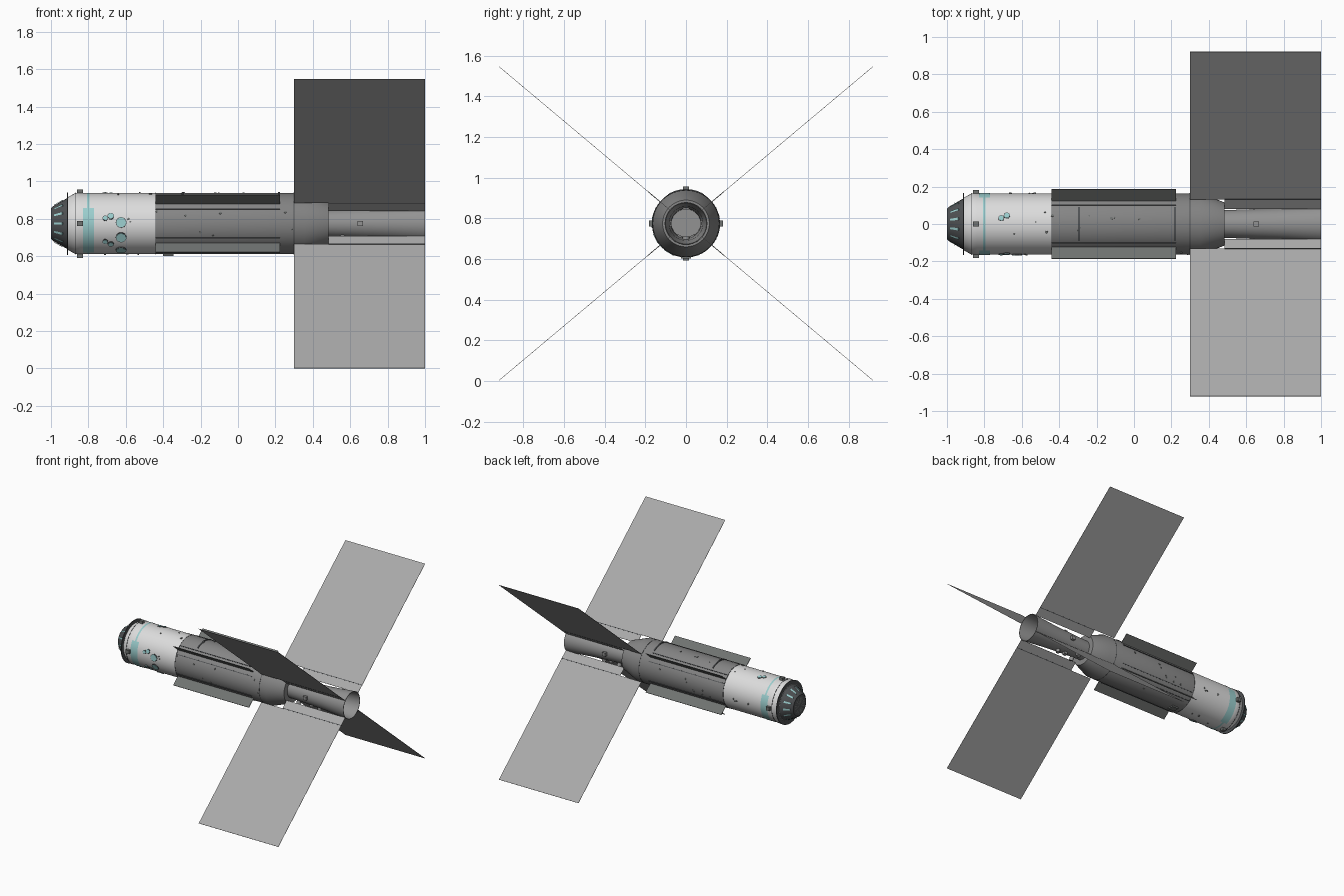
import bpy, bmesh, math, random
from mathutils import Matrix, Vector

cube = bpy.data.objects.get("Cube")
if cube:
    bpy.data.objects.remove(cube)

AXIS_Z = 0.775
R = 0.163
PANEL_TILT = 40


def material(name, rgb):
    m = bpy.data.materials.new(name)
    m.use_nodes = True
    m.diffuse_color = (*rgb, 1)
    bsdf = m.node_tree.nodes["Principled BSDF"]
    bsdf.inputs["Base Color"].default_value = (*rgb, 1)
    bsdf.inputs["Roughness"].default_value = 0.7
    return m


WHITE = material("hull white", (0.72, 0.72, 0.72))
GREY = material("hull grey", (0.24, 0.24, 0.24))
PANEL = material("panel grey", (0.4, 0.4, 0.4))
FIN = material("radiator grey", (0.16, 0.17, 0.165))
DARK = material("dark metal", (0.08, 0.085, 0.09))
TUBE = material("tube grey", (0.29, 0.29, 0.29))
TEAL = material("pale teal", (0.33, 0.62, 0.62))


def finish(name, bm, mat, angle=30):
    mesh = bpy.data.meshes.new(name)
    bm.to_mesh(mesh)
    bm.free()
    mesh.materials.append(mat)
    mesh.shade_smooth()
    mesh.set_sharp_from_angle(angle=math.radians(angle))
    obj = bpy.data.objects.new(name, mesh)
    obj.location.z = AXIS_Z
    bpy.context.collection.objects.link(obj)
    return obj


def lathe(name, profile, mat, a0=0, a1=360, steps=64):
    """Sweep (x, radius) points about the long axis."""
    bm = bmesh.new()
    rings = []
    for k in range(steps + 1):
        a = math.radians(a0 + (a1 - a0) * k / steps)
        rings.append([bm.verts.new((x, r * math.cos(a), r * math.sin(a))) for x, r in profile])
    for p, q in zip(rings, rings[1:]):
        for i in range(len(profile) - 1):
            bm.faces.new((p[i], q[i], q[i + 1], p[i + 1]))
    bmesh.ops.remove_doubles(bm, verts=bm.verts, dist=1e-5)
    return finish(name, bm, mat)


def box(name, x0, x1, r0, r1, width, angle, mat):
    """Box reaching from radius r0 to r1 in the given direction."""
    bm = bmesh.new()
    m = (Matrix.Rotation(math.radians(angle), 4, 'X')
         @ Matrix.Translation(((x0 + x1) / 2, (r0 + r1) / 2, 0))
         @ Matrix.Diagonal((x1 - x0, r1 - r0, width, 1)))
    bmesh.ops.create_cube(bm, size=1, matrix=m)
    return finish(name, bm, mat)


def stud(name, x, angle, radius, height, mat, base=R, sides=16):
    """Short round stud standing on the hull."""
    bm = bmesh.new()
    m = (Matrix.Rotation(math.radians(angle), 4, 'X')
         @ Matrix.Translation((x, base, 0)) @ Matrix.Rotation(math.radians(-90), 4, 'X'))
    bmesh.ops.create_cone(bm, cap_ends=True, segments=sides, radius1=radius,
                          radius2=radius, depth=height * 2, matrix=m)
    return finish(name, bm, mat)


# Main hull sections
lathe("docking_nose", [(-1, 0), (-1, 0.08), (-0.99, 0.092), (-0.915, 0.135), (-0.915, 0)], DARK)
lathe("front_shoulder", [(-0.915, 0), (-0.915, 0.138), (-0.87, R), (-0.84, R)], WHITE)
lathe("front_hull", [(-0.84, R), (-0.44, R)], WHITE)
lathe("rear_hull", [(-0.44, 0), (-0.44, R + 0.001), (0.355, R + 0.001),
                    (0.485, 0.115), (0.485, 0)], GREY)
lathe("rear_tube", [(0.48, 0.074), (0.6, 0.078), (0.8, 0.088), (1, 0.105),
                    (1, 0.101), (0.8, 0.083), (0.6, 0.073), (0.48, 0.07)], TUBE)
lathe("tube_floor", [(0.52, 0.073), (0.52, 0)], TUBE)

# Thin rings and seams
lathe("nose_ring", [(-0.914, 0.13), (-0.914, 0.167), (-0.908, 0.167), (-0.908, 0.13)], DARK)
for x in (-0.868, -0.44, 0.3):
    lathe("hull_seam", [(x - 0.002, R), (x - 0.002, R + 0.002), (x + 0.002, R + 0.002), (x + 0.002, R)], DARK)

# Nose guide ribs
for k in range(14):
    a = k * 360 / 14
    lathe("nose_rib", [(-0.985, 0.09), (-0.985, 0.101), (-0.94, 0.127), (-0.935, 0.12)],
          TEAL, a - 3, a + 3, 2)
lathe("nose_hatch", [(-1, 0.06), (-1.0, 0.0)], FIN)

# Teal paint on the front hull
lathe("teal_stripe", [(-0.807, R + 0.001), (-0.793, R + 0.001)], TEAL)
for a0, a1 in ((150, 250), (290, 390)):
    lathe("teal_patch", [(-0.83, R + 0.002), (-0.77, R + 0.002)], TEAL, a0, a1, 24)

# Round windows, teal caps with dark rims
for x, a, r in ((-0.625, 178, 0.026), (-0.625, 207, 0.026), (-0.625, 240, 0.026),
                (-0.71, 170, 0.012), (-0.68, 166, 0.015), (-0.71, 216, 0.012),
                (-0.68, 222, 0.014), (-0.71, 79, 0.013), (-0.68, 74, 0.014)):
    stud("window_rim", x, a, r + 0.003, 0.003, DARK)
    stud("window", x, a, r, 0.005, TEAL)

# Diagonal groups: solar panels, inner strips, radiator fins and their rails
for a in (PANEL_TILT, 180 - PANEL_TILT, 180 + PANEL_TILT, 360 - PANEL_TILT):
    box("solar_panel", 0.3, 1, 0.173, 1.203, 0.002, a, PANEL)
    box("panel_root", 0.485, 1, 0.105, 0.171, 0.002, a, PANEL)
    box("panel_hinge", 0.485, 1, 0.169, 0.174, 0.004, a, DARK)
    box("radiator_fin", -0.44, 0.225, R - 0.01, 0.241, 0.004, a, FIN)
    for side in (-12, 12):
        box("fin_rail", -0.44, 0.225, R - 0.004, R + 0.005, 0.005, a + side, DARK)

# Square thruster blocks on the four sides
for a in range(0, 360, 90):
    box("front_thruster", -0.86, -0.83, R - 0.01, 0.183, 0.028, a, FIN)
    box("tube_thruster", 0.64, 0.668, 0.07, 0.1, 0.028, a, TUBE)

# Curved handrails over the top, and the belly box
for x in (-0.295, 0.22):
    lathe("handrail", [(x - 0.005, R), (x - 0.005, R + 0.006), (x + 0.005, R + 0.006),
                       (x + 0.005, R)], DARK, 58, 122, 16)
box("belly_box", -0.4, -0.345, R - 0.01, R + 0.01, 0.05, 270, FIN)

# Small round tanks beneath the rear tube
for x, a in ((0.56, 245), (0.56, 295), (0.72, 270)):
    stud("small_tank", x, a, 0.016, 0.02, TUBE, 0.085)

# Scattered fittings on the hull
random.seed(4)
for k in range(36):
    a = random.choice((0, 90, 180, 270)) + random.uniform(-24, 24)
    x = random.uniform(-0.75, 0.33)
    stud("fitting", x, a, random.uniform(0.004, 0.008), 0.005, FIN, R, 8)
